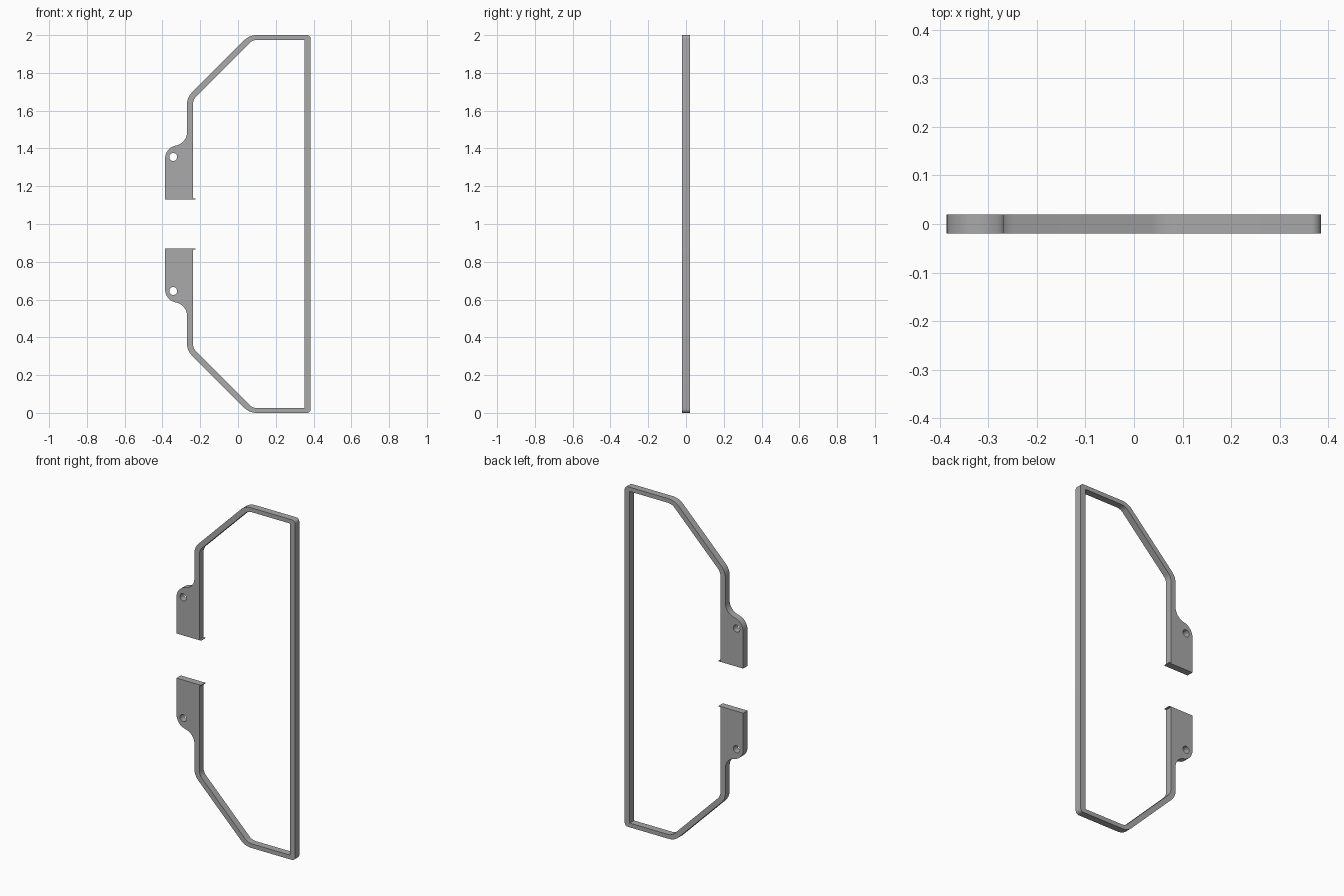
import bpy
from math import cos, sin, tan, pi
from mathutils import Vector

cube = bpy.data.objects.get("Cube")
if cube:
    bpy.data.objects.remove(cube, do_unlink=True)

DEPTH = 0.04
MID = 1.0


def fillet(corners, steps=8):
    """Round each (x, z, radius) corner of a closed outline with an arc."""
    points = []
    for i, (x, z, radius) in enumerate(corners):
        corner = Vector((x, z))
        if radius == 0:
            points.append(corner)
            continue
        to_prev = (Vector(corners[i - 1][:2]) - corner).normalized()
        to_next = (Vector(corners[(i + 1) % len(corners)][:2]) - corner).normalized()
        half = to_prev.angle(to_next) / 2
        centre = corner + (to_prev + to_next).normalized() * radius / sin(half)
        start = corner + to_prev * radius / tan(half) - centre
        end = corner + to_next * radius / tan(half) - centre
        sweep = pi - 2 * half
        for s in range(steps + 1):
            t = s / steps
            arc = (start * sin((1 - t) * sweep) + end * sin(t * sweep)) / sin(sweep)
            points.append(centre + arc)
    return points


def add_loop(curve, points):
    spline = curve.splines.new("POLY")
    spline.points.add(len(points) - 1)
    for p, co in zip(spline.points, points):
        p.co = (co[0], co[1], 0, 1)
    spline.use_cyclic_u = True


# Upper half of the frame: outer edge, mounting tab, thin lip, inner edge
upper = [
    (0.385, 2.0, 0.02), (0.06, 2.0, 0.09), (-0.27, 1.67, 0.09),
    (-0.27, 1.43, 0.07), (-0.386, 1.402, 0.07),
    (-0.386, 1.131, 0), (-0.226, 1.131, 0), (-0.226, 1.135, 0), (-0.238, 1.135, 0),
    (-0.238, 1.659, 0.06), (0.078, 1.975, 0.06), (0.352, 1.975, 0),
]
lower = [(x, 2 * MID - z, r) for x, z, r in reversed(upper)]

# Flat profile with the two screw holes, thickened to a plate
curve = bpy.data.curves.new("frame_profile", "CURVE")
curve.dimensions = "2D"
curve.fill_mode = "BOTH"
curve.extrude = DEPTH / 2
add_loop(curve, fillet(upper + lower))
for side in (1, -1):
    add_loop(curve, [(-0.343 + 0.021 * cos(a * pi / 12),
                      MID + side * 0.355 + 0.021 * sin(a * pi / 12)) for a in range(24)])

frame = bpy.data.objects.new("handle_frame", curve)
bpy.context.collection.objects.link(frame)
frame.rotation_euler.x = pi / 2
bpy.ops.object.select_all(action="DESELECT")
frame.select_set(True)
bpy.context.view_layer.objects.active = frame
bpy.ops.object.convert(target="MESH")
bpy.ops.object.transform_apply(location=False, rotation=True, scale=False)

# Weld the caps to the rim
bpy.ops.object.mode_set(mode="EDIT")
bpy.ops.mesh.select_all(action="SELECT")
bpy.ops.mesh.remove_doubles(threshold=0.0001)
bpy.ops.mesh.normals_make_consistent(inside=False)
bpy.ops.object.mode_set(mode="OBJECT")
bpy.ops.object.shade_smooth_by_angle()

# Plain grey finish
grey = bpy.data.materials.new("plain_grey")
grey.use_nodes = True
colour = (0.4, 0.4, 0.4, 1)
grey.diffuse_color = colour
grey.node_tree.nodes["Principled BSDF"].inputs["Base Color"].default_value = colour
frame.data.materials.clear()
frame.data.materials.append(grey)
